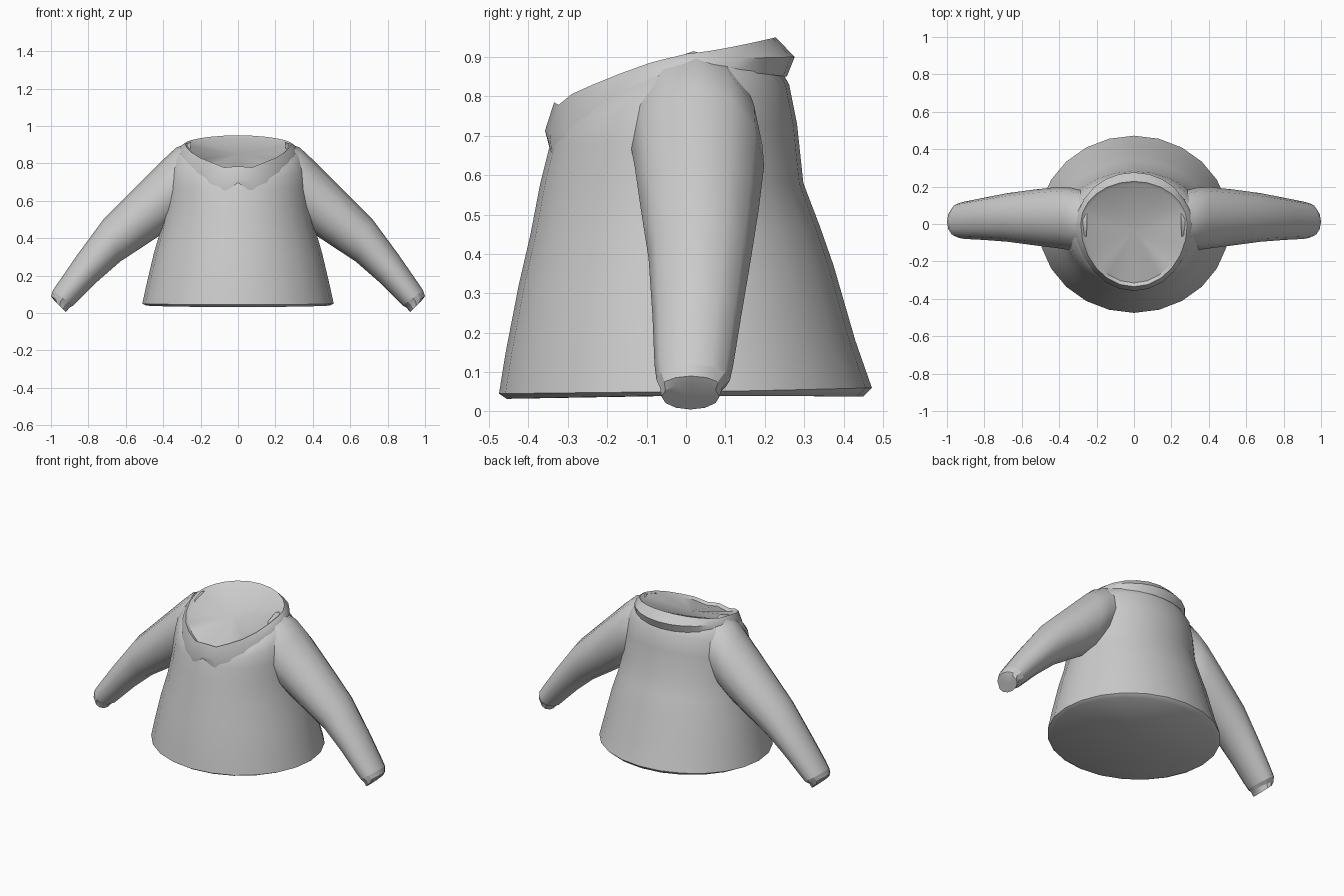
import bpy, bmesh, math
from mathutils import Vector

if "Cube" in bpy.data.objects:
    bpy.data.objects.remove(bpy.data.objects["Cube"])

cloth = bpy.data.materials.new("grey cloth")
cloth.diffuse_color = (0.6, 0.6, 0.6, 1)
cloth.use_nodes = True
cloth.node_tree.nodes["Principled BSDF"].inputs["Base Color"].default_value = cloth.diffuse_color


def loft(name, rings, start=None, end=None, angle=50):
    """Skin closed rings of equal length; start/end are optional cap centres."""
    bm = bmesh.new()
    rows = [[bm.verts.new(p) for p in r] for r in rings]
    n = len(rows[0])
    for a, b in zip(rows, rows[1:]):
        for i in range(n):
            j = (i + 1) % n
            bm.faces.new((a[i], a[j], b[j], b[i]))
    for row, centre in ((rows[0], start), (rows[-1], end)):
        if centre is not None:
            c = bm.verts.new(centre)
            for i in range(n):
                bm.faces.new((row[i], row[(i + 1) % n], c))
    bmesh.ops.recalc_face_normals(bm, faces=bm.faces)
    me = bpy.data.meshes.new(name)
    bm.to_mesh(me)
    bm.free()
    ob = bpy.data.objects.new(name, me)
    bpy.context.collection.objects.link(ob)
    me.materials.append(cloth)
    bpy.ops.object.select_all(action='DESELECT')
    ob.select_set(True)
    bpy.context.view_layer.objects.active = ob
    bpy.ops.object.shade_smooth_by_angle(angle=math.radians(angle))
    return ob


def ring(rx, yf, yb, zf, zs, zb, n=24):
    """Egg-shaped ring with separate front, side and back heights."""
    pts = []
    for i in range(n):
        a = 2 * math.pi * i / n
        c = math.cos(a)
        t = abs(c) ** 1.3
        y, z = (yf, zf) if c > 0 else (yb, zb)
        pts.append(Vector((rx * math.sin(a), y * abs(c), zs + (z - zs) * t)))
    return pts


# Flared body, closed at the hem
body = [ring(*r) for r in (
    (.49, -.455, .45, .032, .04, .038),
    (.512, -.475, .472, .045, .05, .06),
    (.49, -.458, .43, .15, .15, .18),
    (.45, -.425, .375, .32, .32, .37),
    (.412, -.395, .34, .45, .45, .47),
    (.388, -.37, .298, .58, .58, .58),
    (.38, -.35, .282, .66, .69, .73),
    (.365, -.338, .262, .70, .80, .83),
    (.325, -.325, .24, .72, .87, .87),
    (.27, -.31, .215, .74, .89, .91))]
loft("shirt_body", body, start=(0, 0, .04))

# Folded collar: the lower edge dips into two flaps with a notch between
lower = ring(.315, -.352, .256, .70, .875, .85)
middle = ring(.305, -.358, .276, .715, .895, .90)
top = ring(.285, -.335, .228, .785, .908, .95)
for i, drop in {0: .005, 1: .065, 2: .075, 3: .05, 4: .02}.items():
    for k in {i, -i}:
        lower[k].z -= drop
        middle[k].z -= drop * .3
top[1].z -= .012
top[-1].z -= .012
inner = [Vector((p.x * .94, p.y * .94, p.z - .012)) for p in top]
loft("collar", [lower, middle, top, inner], end=(0, -.04, .85), angle=40)


def sleeve_ring(side, tx, tz, bx, bz, y0, y1, n=12):
    """Oval between an upper and a lower seam point."""
    pts = []
    for i in range(n):
        a = 2 * math.pi * i / n
        u = .5 + .5 * math.cos(a)
        pts.append((side * (bx + (tx - bx) * u),
                    (y0 + y1) / 2 + (y1 - y0) / 2 * math.sin(a),
                    bz + (tz - bz) * u))
    return pts


SLEEVE = (
    (.25, .915, .31, .52, -.14, .18),
    (.33, .885, .35, .46, -.14, .195),
    (.40, .82, .41, .42, -.13, .198),
    (.55, .67, .50, .36, -.115, .185),
    (.72, .50, .63, .275, -.095, .165),
    (.86, .31, .75, .17, -.085, .14),
    (.96, .165, .85, .07, -.08, .12),
    (.99, .12, .88, .04, -.075, .112))
CUFF = (
    (.99, .12, .88, .04, -.075, .112),
    (1.0, .09, .90, .03, -.066, .092),
    (.985, .07, .92, .005, -.062, .085))

# Mirrored sleeves with narrow, closed cuffs
for side, word in ((-1, "left"), (1, "right")):
    loft(word + "_sleeve", [sleeve_ring(side, *r) for r in SLEEVE])
    loft(word + "_cuff", [sleeve_ring(side, *r) for r in CUFF],
         end=(side * .952, .01, .037), angle=25)
